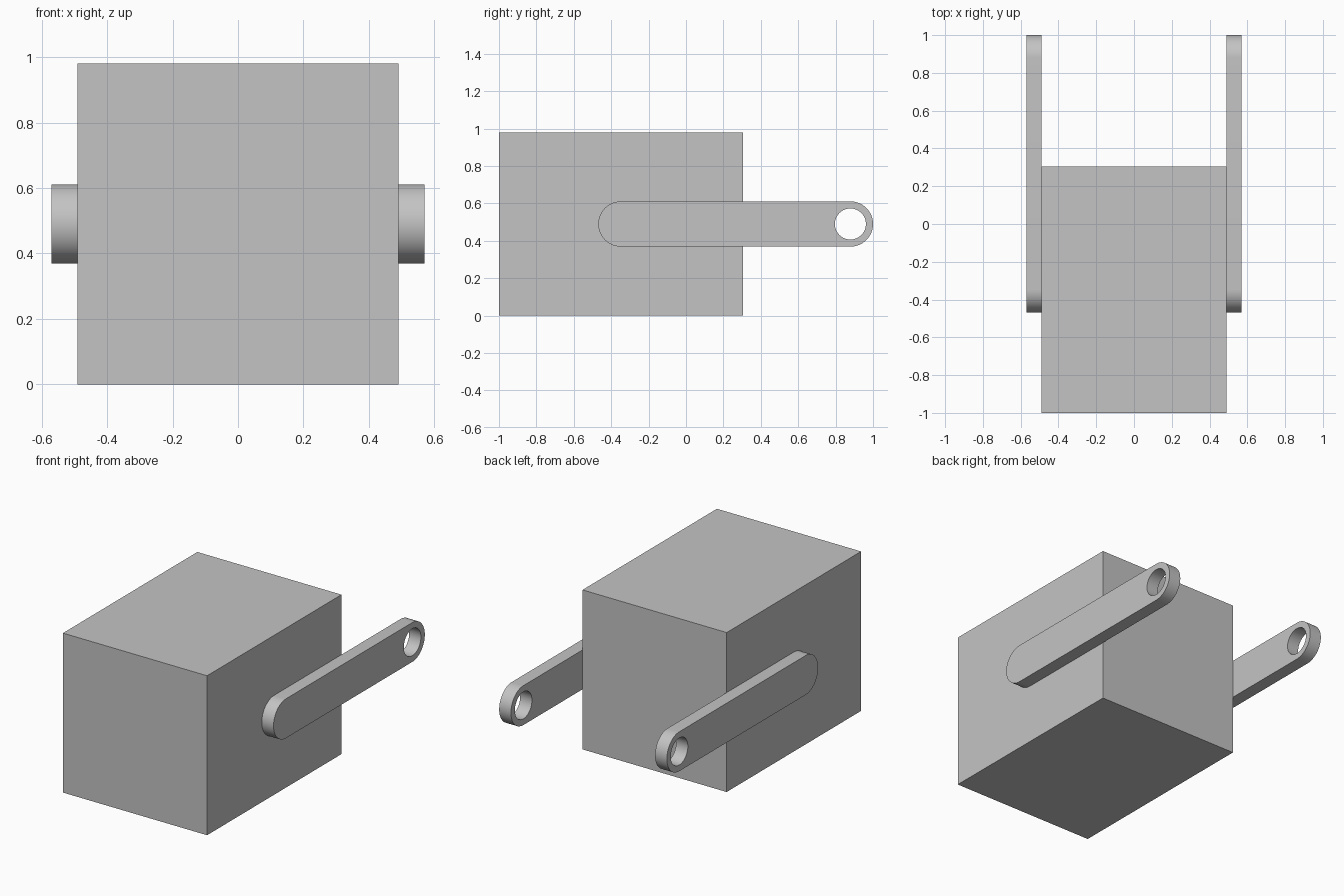
import bpy
import bmesh
from math import pi, sin, cos

cube = bpy.data.objects.get("Cube")
if cube:
    bpy.data.objects.remove(cube, do_unlink=True)

# Single grey finish for every part
grey = bpy.data.materials.new("plain grey")
grey.use_nodes = True
colour = (0.55, 0.55, 0.55, 1)
grey.diffuse_color = colour
grey.node_tree.nodes["Principled BSDF"].inputs["Base Color"].default_value = colour

HALF_WIDTH, HEIGHT = 0.49, 0.98
BODY_FRONT, BODY_BACK = -1.0, 0.305
ARM_THICK, ARM_RADIUS, HOLE_RADIUS = 0.08, 0.121, 0.083
ARM_FRONT, ARM_BACK = -0.348, 0.879   # centres of the rounded ends
ARM_Z = 0.49
STEPS = 32


def add_object(name, bm):
    bmesh.ops.recalc_face_normals(bm, faces=bm.faces)
    mesh = bpy.data.meshes.new(name)
    bm.to_mesh(mesh)
    bm.free()
    mesh.materials.append(grey)
    obj = bpy.data.objects.new(name, mesh)
    bpy.context.collection.objects.link(obj)
    return obj


# Box body
bm = bmesh.new()
bmesh.ops.create_cube(bm, size=1)
for v in bm.verts:
    v.co.x *= 2 * HALF_WIDTH
    v.co.y = BODY_BACK if v.co.y > 0 else BODY_FRONT
    v.co.z = HEIGHT if v.co.z > 0 else 0
add_object("box_body", bm)


def arc(centre, radius, start):
    """Half circle in the YZ plane, beginning at the given angle."""
    return [(centre + radius * cos(start + pi * i / STEPS),
             ARM_Z + radius * sin(start + pi * i / STEPS))
            for i in range(STEPS + 1)]


def make_arm(name, side):
    """Flat bar with rounded ends and a round hole at the back."""
    outer = arc(ARM_BACK, ARM_RADIUS, -pi / 2) + arc(ARM_FRONT, ARM_RADIUS, pi / 2)
    hole = arc(ARM_BACK, HOLE_RADIUS, -pi / 2) + arc(ARM_BACK, HOLE_RADIUS, pi / 2)
    near, far = side * HALF_WIDTH, side * (HALF_WIDTH + ARM_THICK)
    bm = bmesh.new()
    rings = [[bm.verts.new((x, y, z)) for y, z in loop]
             for x, loop in ((near, outer), (far, outer), (far, hole), (near, hole))]
    count = len(outer)
    for r in range(len(rings)):
        a, b = rings[r], rings[(r + 1) % len(rings)]
        for i in range(count):
            j = (i + 1) % count
            bm.faces.new((a[i], a[j], b[j], b[i]))
    bmesh.ops.remove_doubles(bm, verts=bm.verts, dist=0.0001)
    return add_object(name, bm)


# Matching side arms
arms = [make_arm("left_arm", 1), make_arm("right_arm", -1)]
bpy.ops.object.select_all(action="DESELECT")
for arm in arms:
    arm.select_set(True)
bpy.context.view_layer.objects.active = arms[0]
bpy.ops.object.shade_smooth_by_angle(angle=pi / 6)
